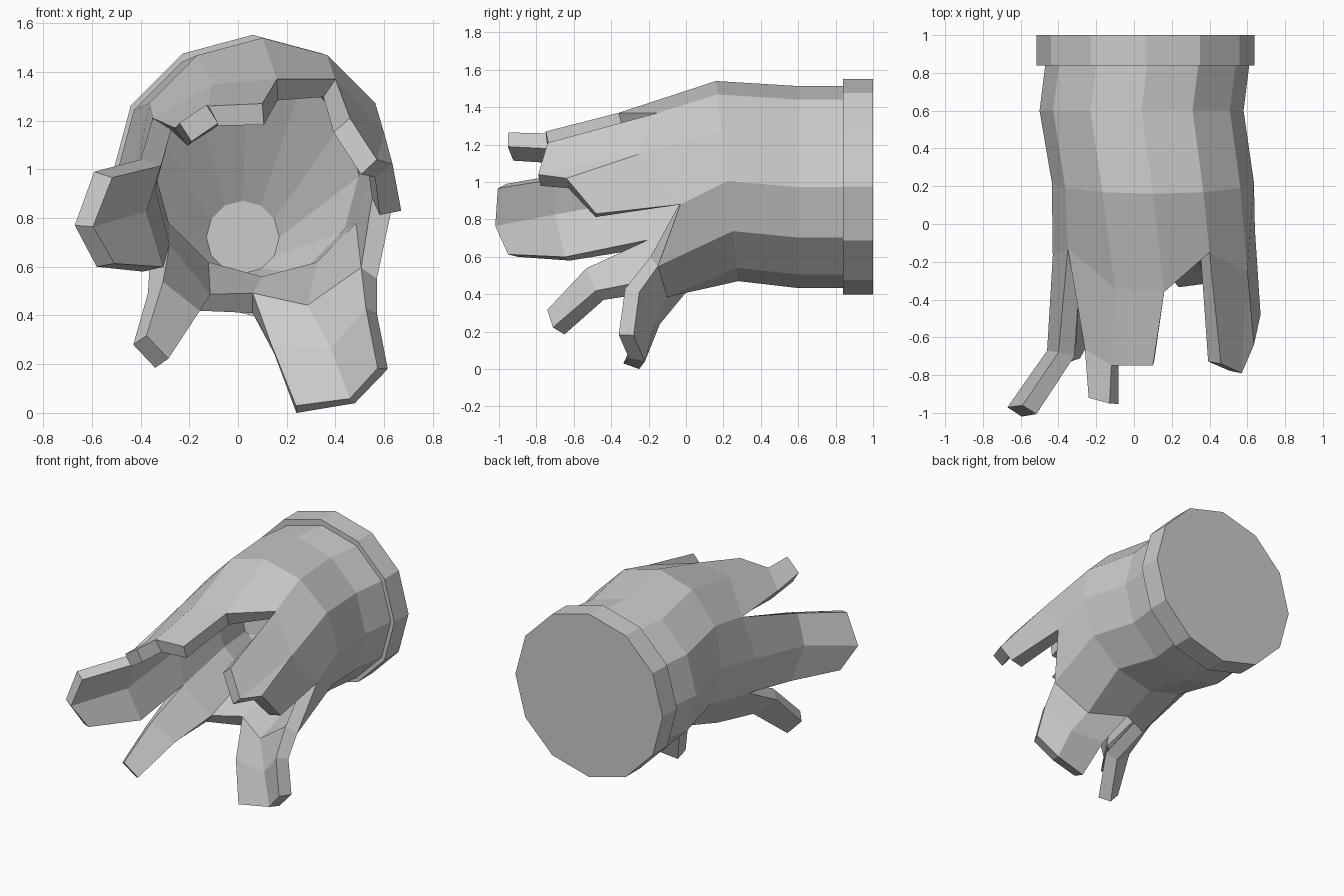
import bpy, bmesh
from math import sin, cos, radians

if "Cube" in bpy.data.objects:
    bpy.data.objects.remove(bpy.data.objects["Cube"])

N = 12


def ring(cx, cz, r, y, tilt=0.0):
    """Twelve points round the y axis; tilt leans the ring forward at the top."""
    return [(cx + r * cos(radians(30 * k)), y - tilt * sin(radians(30 * k)),
             cz + r * sin(radians(30 * k))) for k in range(N)]


def make(name, verts, faces):
    me = bpy.data.meshes.new(name)
    me.from_pydata(verts, [], faces)
    me.update()
    ob = bpy.data.objects.new(name, me)
    bpy.context.collection.objects.link(ob)
    return ob


def band(a, b):
    """Quads joining two rings, a behind b."""
    return [(a + k, a + (k + 1) % N, b + (k + 1) % N, b + k) for k in range(N)]


# torn sleeve: three regular rings, then the ragged ring where the tears start
verts = ring(0.07, 0.973, 0.54, 0.84) + ring(0.04, 0.973, 0.54, 0.6) \
    + ring(0.1, 1.005, 0.535, 0.22, 0.06)
verts += [(0.64, -0.03, 0.88), (0.60, -0.25, 1.15), (0.40, -0.15, 1.37), (0.16, -0.36, 1.37),
          (-0.10, -0.34, 1.35), (-0.35, -0.13, 1.21), (-0.43, -0.17, 0.92), (-0.36, -0.19, 0.65),
          (-0.17, -0.11, 0.42), (0.06, 0.0, 0.41), (0.32, -0.10, 0.385), (0.57, -0.15, 0.55)]
faces = band(0, 12) + band(12, 24) + band(24, 36)

# torn strips: outer points, then faces using ragged ring numbers or point names
strips = [
    # top strip with prong
    ({'a': (0.10, -0.75, 1.27), 'b': (-0.12, -0.75, 1.26), 'c': (-0.26, -0.66, 1.17),
      'd': (-0.13, -0.95, 1.265), 'e': (-0.24, -0.92, 1.19)},
     [(3, 4, 'b', 'a'), (4, 5, 'c', 'b'), ('b', 'c', 'e', 'd')]),
    # right strip
    ({'a': (0.46, -0.74, 1.21), 'b': (0.57, -0.79, 1.04), 'c': (0.635, -0.64, 1.02),
      'd': (0.67, -0.48, 0.83)},
     [(1, 2, 'a', 'b'), (1, 'b', 'c'), (0, 1, 'c', 'd')]),
    # lower right strip, bent down
    ({'a': (0.15, -0.14, 0.24), 'b': (0.41, -0.17, 0.24), 'c': (0.57, -0.25, 0.41),
      'd': (0.24, -0.25, 0.0), 'e': (0.48, -0.22, 0.04), 'f': (0.615, -0.28, 0.18)},
     [(9, 10, 'b', 'a'), (10, 11, 'c', 'b'), ('a', 'b', 'e', 'd'), ('b', 'c', 'f', 'e')]),
    # lower left strip
    ({'a': (-0.37, -0.49, 0.49), 'b': (-0.22, -0.44, 0.37),
      'c': (-0.43, -0.68, 0.28), 'd': (-0.34, -0.65, 0.185)},
     [(7, 8, 'b', 'a'), ('a', 'b', 'd', 'c')]),
    # left strip
    ({'a': (-0.40, -0.68, 1.04), 'b': (-0.46, -0.67, 0.83), 'c': (-0.39, -0.62, 0.58),
      'd': (-0.59, -0.96, 0.99), 'e': (-0.67, -0.97, 0.77), 'f': (-0.58, -0.90, 0.60)},
     [(5, 6, 'b', 'a'), (6, 7, 'c', 'b'), ('a', 'b', 'e', 'd'), ('b', 'c', 'f', 'e')]),
]
for pts, fs in strips:
    index = {k: 36 + k for k in range(N)}
    for key, p in pts.items():
        index[key] = len(verts)
        verts.append(p)
    faces += [tuple(index[i] for i in f) for f in fs]

sleeve = make("torn_sleeve", verts, faces)
sol = sleeve.modifiers.new("wall", 'SOLIDIFY')
sol.thickness = 0.09
sol.offset = -1

# solid collar at the back
make("collar", ring(0.06, 0.975, 0.577, 1.0) + ring(0.06, 0.975, 0.577, 0.84),
     band(0, 12) + [tuple(reversed(range(12))), tuple(range(12, 24))])

# shallow cone closing the bore
plug = ring(0.04, 0.973, 0.46, 0.55) + [(0.01, 0.98, 0.6)]
make("inner_plug", plug, [(k, (k + 1) % N, 12) for k in range(N)])
